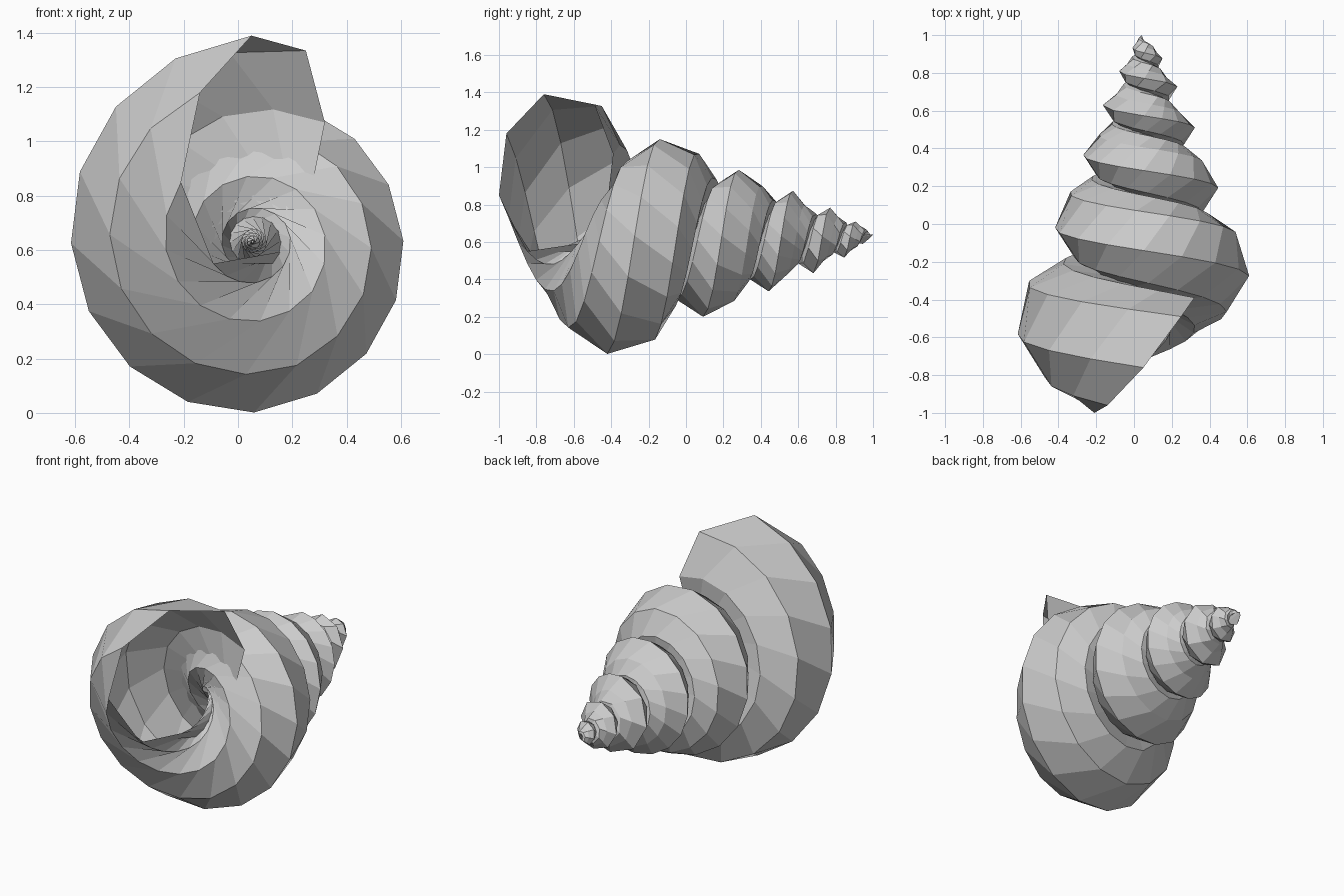
import bpy, bmesh
from math import cos, sin, pi, radians

if "Cube" in bpy.data.objects:
    bpy.data.objects.remove(bpy.data.objects["Cube"])

# Spiral: every ring is the mouth outline, turned and shrunk towards the pole
POLE = (0.055, 1.2, 0.63)
STEPS_PER_TURN = 16
SHRINK_PER_TURN = 0.684
LAST = 86

# Eight-sided mouth outline (x, y, z), a tilted plane facing front right
MOUTH = [
    (0.05, -0.76, 1.39), (0.25, -0.49, 1.335), (0.32, -0.39, 1.07),
    (0.27, -0.42, 0.82), (0.16, -0.57, 0.55), (-0.09, -0.85, 0.55),
    (-0.21, -1.0, 0.85), (-0.14, -0.96, 1.18),
]


def ring(i):
    a = radians(360 / STEPS_PER_TURN * i)
    s = SHRINK_PER_TURN ** (i / STEPS_PER_TURN)
    # Slight flattening of the last whorl, thinner spire at the tip
    m = 1 - 0.03 * abs(sin(pi * i / 8)) if i < 16 else 1
    m -= 0.0003 * max(0, i - 48) ** 2
    # The shoulder sinks in towards the tip, leaving a sharper ridge
    drop = min(0.0042 * i, 0.18)
    pull = min(0.003 * max(0, i - 20), 0.09)
    sink = {1: (drop, pull), 2: (drop * 0.6, pull * 0.6)}
    pts = []
    for k, (x, y, z) in enumerate(MOUTH):
        down, back = sink.get(k, (0, 0))
        dx = (x - back * 0.8 - POLE[0]) * m
        dy = y - back - POLE[1]
        dz = (z - down - POLE[2]) * m
        pts.append((POLE[0] + s * (dx * cos(a) - dz * sin(a)),
                    POLE[1] + s * dy,
                    POLE[2] + s * (dx * sin(a) + dz * cos(a))))
    return pts


# Shell tube: open at the mouth, coarser rings near the tip
bm = bmesh.new()
steps = list(range(0, 48)) + list(range(48, LAST + 1, 2))
rings = [[bm.verts.new(p) for p in ring(i)] for i in steps]
n = len(MOUTH)
for r0, r1 in zip(rings, rings[1:]):
    for k in range(n):
        j = (k + 1) % n
        bm.faces.new((r0[k], r0[j], r1[j], r1[k]))

# Pointed tip
tip = bm.verts.new((0.04, 1.0, 0.64))
for k in range(n):
    bm.faces.new((rings[-1][k], rings[-1][(k + 1) % n], tip))
bmesh.ops.recalc_face_normals(bm, faces=bm.faces)

mesh = bpy.data.meshes.new("spiral_shell")
bm.to_mesh(mesh)
bm.free()
shell = bpy.data.objects.new("spiral_shell", mesh)
bpy.context.collection.objects.link(shell)
